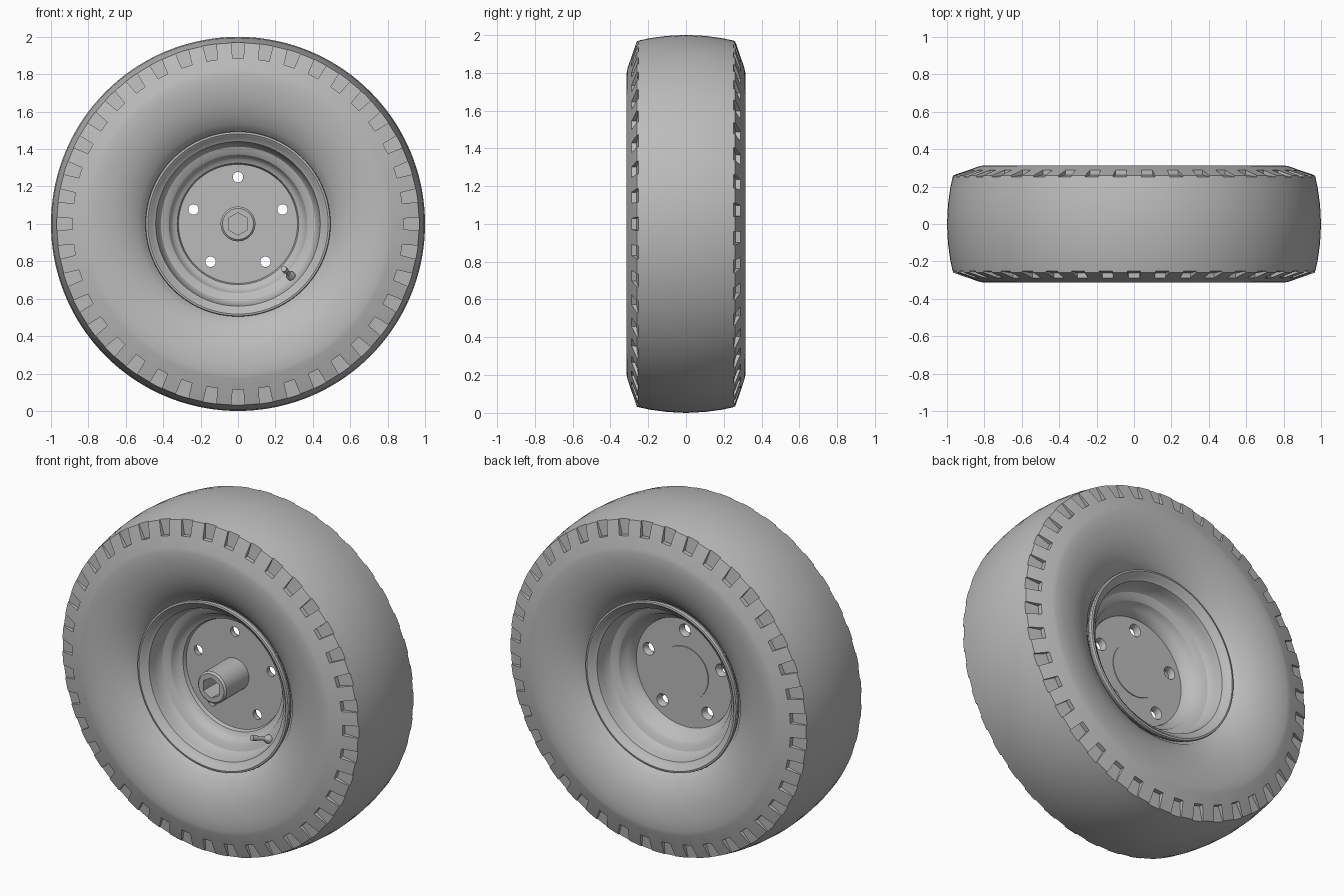
import bpy, bmesh
from math import pi, sin, cos, radians
from mathutils import Matrix, Vector

cube = bpy.data.objects.get("Cube")
if cube:
    bpy.data.objects.remove(cube)

grey = bpy.data.materials.new("plain grey")
grey.use_nodes = True
grey.diffuse_color = (0.5, 0.5, 0.5, 1)
grey.node_tree.nodes["Principled BSDF"].inputs["Base Color"].default_value = (0.5, 0.5, 0.5, 1)
CENTRE = Vector((0, 0, 1))


def make_object(name, bm):
    bmesh.ops.recalc_face_normals(bm, faces=bm.faces)
    mesh = bpy.data.meshes.new(name)
    bm.to_mesh(mesh)
    bm.free()
    mesh.materials.append(grey)
    obj = bpy.data.objects.new(name, mesh)
    obj.location = CENTRE
    bpy.context.collection.objects.link(obj)
    return obj


def lathe(name, profile, steps, closed=True):
    """Revolve (radius, y) points around the y axis."""
    bm = bmesh.new()
    verts = [bm.verts.new((r, y, 0)) for r, y in profile]
    edges = [bm.edges.new(pair) for pair in zip(verts, verts[1:])]
    if closed:
        edges.append(bm.edges.new((verts[-1], verts[0])))
    bmesh.ops.spin(bm, geom=verts + edges, cent=(0, 0, 0), axis=(0, 1, 0),
                   angle=2 * pi, steps=steps, use_merge=True)
    bmesh.ops.remove_doubles(bm, verts=bm.verts, dist=1e-5)
    return make_object(name, bm)


def add_cone(bm, start, end, r1, r2, sides=24):
    start, end = Vector(start), Vector(end)
    axis = end - start
    place = Matrix.Translation((start + end) / 2) @ axis.to_track_quat('Z', 'Y').to_matrix().to_4x4()
    bmesh.ops.create_cone(bm, cap_ends=True, segments=sides, radius1=r1,
                          radius2=r2, depth=axis.length, matrix=place)


def cut(obj, bm):
    cutter = make_object("cutter", bm)
    cutter.hide_render = True
    mod = obj.modifiers.new("cut", 'BOOLEAN')
    mod.operation, mod.solver, mod.object = 'DIFFERENCE', 'EXACT', cutter
    bpy.context.view_layer.objects.active = obj
    bpy.ops.object.modifier_apply(modifier=mod.name)
    bpy.data.objects.remove(cutter)


def smooth(obj, angle=30):
    bpy.ops.object.select_all(action='DESELECT')
    obj.select_set(True)
    bpy.context.view_layer.objects.active = obj
    bpy.ops.object.shade_smooth_by_angle(angle=radians(angle))


def mirrored(half):
    """Front half of a section followed by its reflection at the back."""
    return half + [(r, -y) for r, y in reversed(half) if y]


# Tyre: bulged side walls, sloped shoulders, crowned tread
tyre = lathe("tyre", mirrored([
    (0.46, -0.17), (0.49, -0.19), (0.505, -0.215), (0.535, -0.24), (0.58, -0.268),
    (0.63, -0.289), (0.68, -0.303), (0.74, -0.312), (0.8, -0.314), (0.825, -0.309),
    (0.968, -0.26), (0.983, -0.19), (0.995, -0.1), (1.0, 0)]), 144)

# Shoulder notches, staggered between the two sides
NOTCHES = 40
notches = bmesh.new()
for side in (-1, 1):
    for i in range(NOTCHES):
        turn = Matrix.Rotation(2 * pi * (i + (side + 1) / 4) / NOTCHES, 4, 'Y')
        block = bmesh.ops.create_cube(notches, size=1)["verts"]
        for v in block:
            outer = v.co.z > 0
            width = 0.082 if outer else 0.058
            depth = 0.245 if outer else 0.262
            v.co = turn @ Vector((v.co.x * width, side * (depth if v.co.y < 0 else 0.36),
                                  1.03 if outer else 0.885))
cut(tyre, notches)
smooth(tyre)

# Rim: rolled flange, bead seat, stepped barrel and centre disc
flange = [(0.47, -0.18), (0.487, -0.2), (0.495, -0.225), (0.492, -0.236), (0.482, -0.238),
          (0.468, -0.228), (0.455, -0.212), (0.44, -0.204), (0.432, -0.17), (0.425, -0.135),
          (0.412, -0.118), (0.385, -0.108), (0.37, -0.098), (0.36, -0.075), (0.345, -0.058)]
front = flange + [(0.325, -0.05), (0.318, -0.03), (0, -0.03)]
back = flange + [(0.325, -0.035), (0.318, -0.01), (0, -0.01)]
rim = lathe("rim", front + [(r, -y) for r, y in reversed(back)], 96)

# Five bolt holes, countersunk at the back
holes = bmesh.new()
sinks = bmesh.new()
for i in range(5):
    a = pi / 2 + 2 * pi * i / 5
    x, z = 0.25 * cos(a), 0.25 * sin(a)
    add_cone(holes, (x, -0.1, z), (x, 0.1, z), 0.028, 0.028)
    add_cone(sinks, (x, -0.012, z), (x, 0.022, z), 0.026, 0.043)
cut(rim, sinks)
cut(rim, holes)
smooth(rim)

# Hub: hollow spigot with a six-sided socket
hub = lathe("hub", [(0, -0.02), (0.093, -0.02), (0.093, -0.24), (0.083, -0.25), (0, -0.25)],
            48, closed=False)
socket = bmesh.new()
add_cone(socket, (0, -0.1, 0), (0, -0.3, 0), 0.06, 0.06, 6)
cut(hub, socket)
smooth(hub)

# Thin round cap on the back of the disc
cap = lathe("hub_cap", [(0, 0), (0.155, 0), (0.155, 0.015), (0, 0.015)], 64, closed=False)
smooth(cap)

# Valve: rubber base, slim stem and cap
base, tip = Vector((0.3, -0.07, -0.295)), Vector((0.244, -0.22, -0.24))
valve = bmesh.new()
for t0, t1, r0, r1 in ((0, 0.35, 0.027, 0.024), (0.35, 0.5, 0.024, 0.011),
                       (0.5, 0.8, 0.011, 0.011), (0.8, 1, 0.016, 0.016)):
    add_cone(valve, base.lerp(tip, t0), base.lerp(tip, t1), r0, r1, 16)
smooth(make_object("valve", valve))
